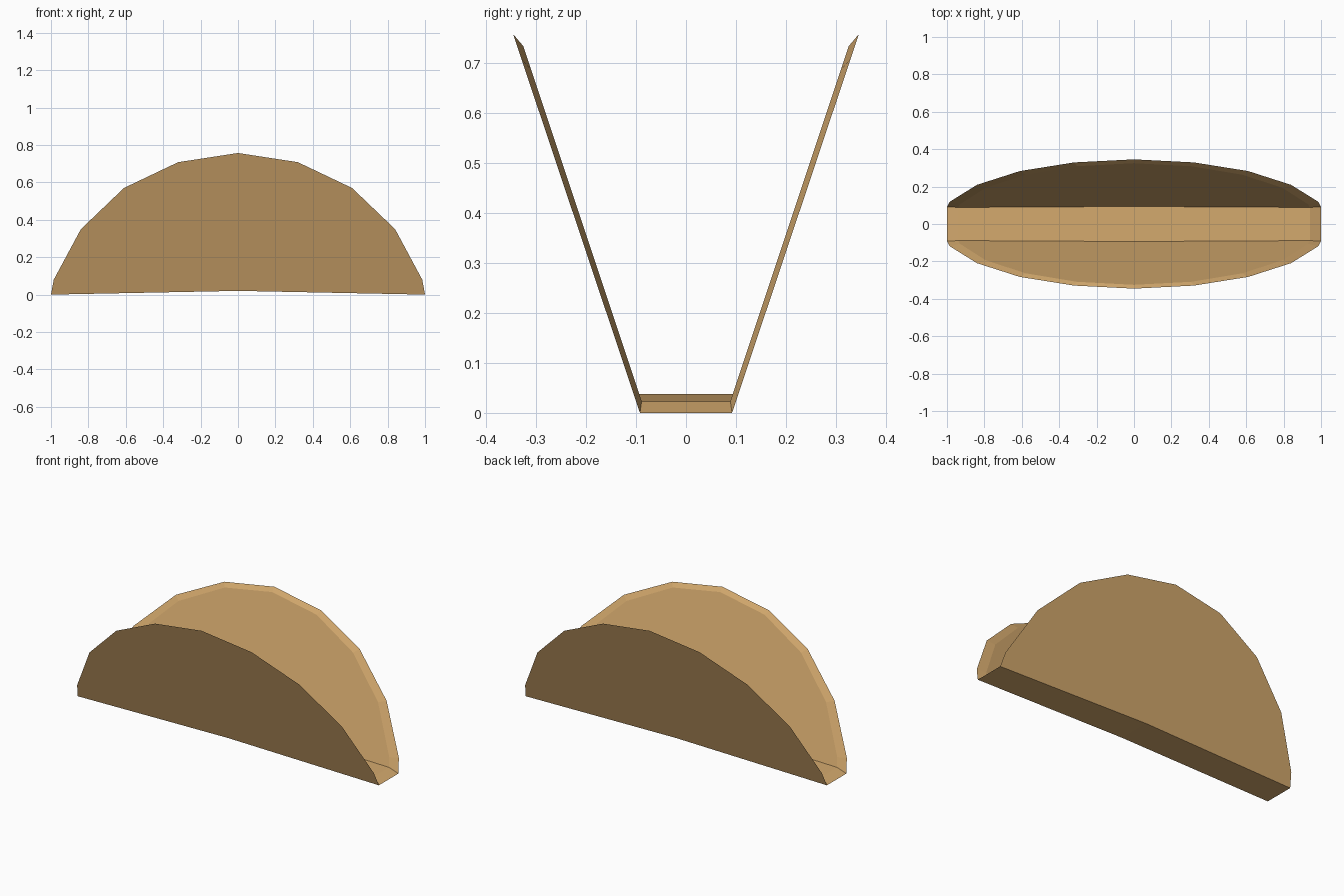
import bpy, bmesh

if "Cube" in bpy.data.objects:
    bpy.data.objects.remove(bpy.data.objects["Cube"])

mat = bpy.data.materials.new("toasted corn")
mat.diffuse_color = (0.66, 0.40, 0.155, 1)
mat.use_nodes = True
mat.node_tree.nodes["Principled BSDF"].inputs["Base Color"].default_value = mat.diffuse_color

# Half outlines (x, z): fold end up to the crown, outer skin and inner skin
outer = [(1, 0), (0.985, 0.08), (0.84, 0.35), (0.61, 0.57), (0.32, 0.708), (0, 0.757)]
inner = [(0.94, 0.023), (0.93, 0.075), (0.795, 0.335), (0.58, 0.548), (0.305, 0.685), (0, 0.733)]

def outer_y(z):
    return 0.092 + 0.335 * z

def inner_y(z):
    return 0.081 + 0.333 * z

bm = bmesh.new()

def outline(half, fold_z, y_of, side):
    """Full arch from right to left, then the middle of the fold."""
    pts = half + [(-x, z) for x, z in half[-2::-1]] + [(0, fold_z)]
    return [bm.verts.new((x, side * y_of(z), z)) for x, z in pts]

# The two leaning walls, each with outer skin, inner skin and bevelled rim
walls = []
for side in (-1, 1):
    o = outline(outer, 0.02, outer_y, side)
    i = outline(inner, 0.038, inner_y, side)
    bm.faces.new(o)
    bm.faces.new(i)
    for k in range(len(o) - 2):
        bm.faces.new((o[k], o[k + 1], i[k + 1], i[k]))
    walls.append((o, i))

# Fold: underside, floor and sloped ends joining the walls
(of, inf), (ob, inb) = walls
r, l, m = 0, len(of) - 2, len(of) - 1
for a, b in ((r, m), (m, l)):
    bm.faces.new((of[a], of[b], ob[b], ob[a]))
    bm.faces.new((inf[a], inf[b], inb[b], inb[a]))
for e in (r, l):
    bm.faces.new((of[e], ob[e], inb[e], inf[e]))

bmesh.ops.recalc_face_normals(bm, faces=bm.faces)
mesh = bpy.data.meshes.new("taco_shell")
bm.to_mesh(mesh)
bm.free()
mesh.materials.append(mat)
bpy.context.collection.objects.link(bpy.data.objects.new("taco_shell", mesh))
